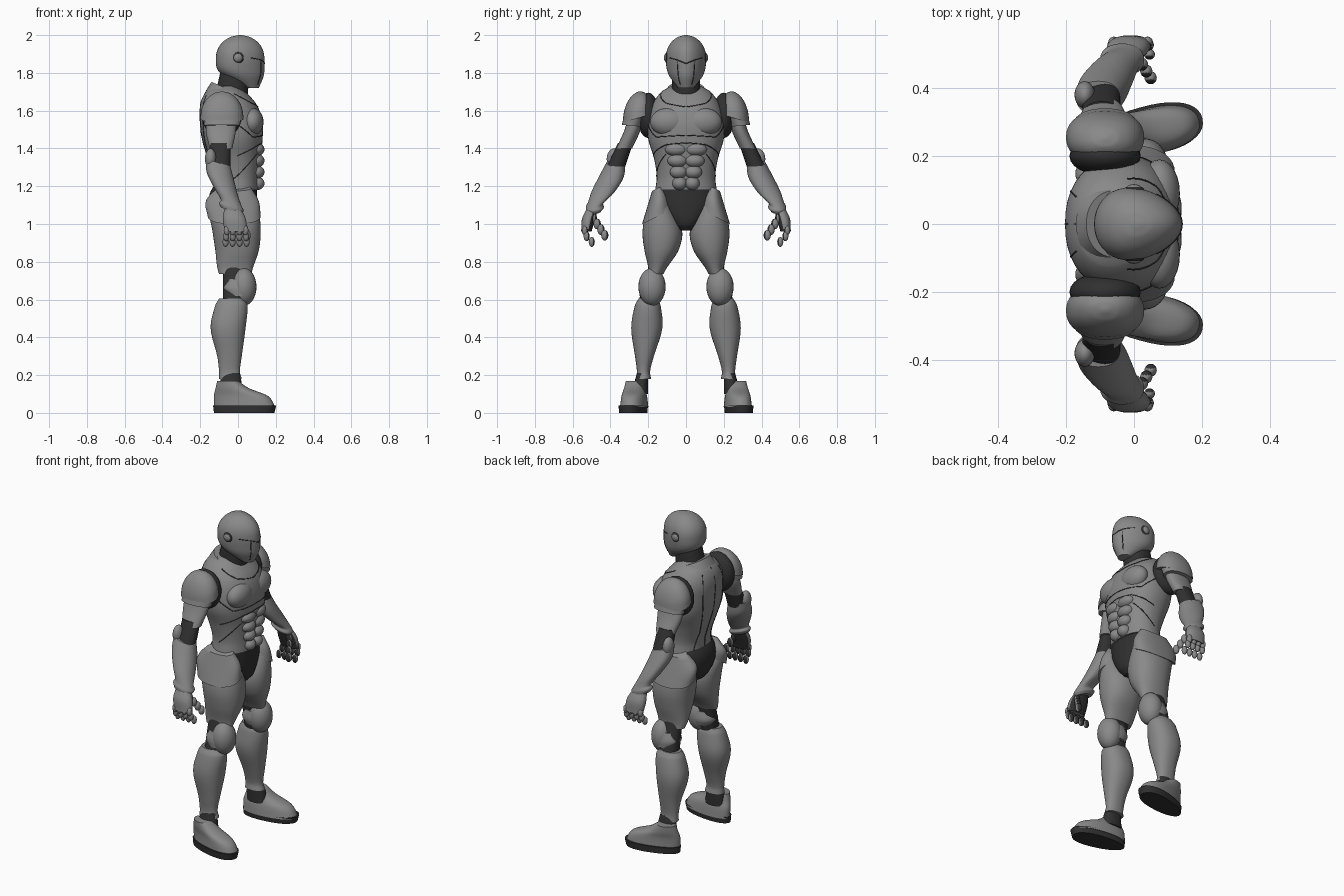
import bpy, bmesh
from math import sin, cos, tau, radians, copysign
from mathutils import Vector, Matrix

cube = bpy.data.objects.get("Cube")
if cube:
    bpy.data.objects.remove(cube, do_unlink=True)


def material(name, value):
    mat = bpy.data.materials.new(name)
    mat.use_nodes = True
    colour = (value, value, value, 1)
    mat.diffuse_color = colour
    bsdf = next(node for node in mat.node_tree.nodes if node.type == 'BSDF_PRINCIPLED')
    bsdf.inputs["Base Color"].default_value = colour
    return mat


GREY = material("armour grey", .25)
DARK = material("dark rubber", .03)


def link(name, data, mats, paired):
    """Add an object; paired parts are mirrored to the other side."""
    obj = bpy.data.objects.new(name, data)
    bpy.context.collection.objects.link(obj)
    for mat in mats:
        data.materials.append(mat)
    if paired:
        mirror = obj.modifiers.new("Mirror", 'MIRROR')
        mirror.use_axis = (False, True, False)
        mirror.use_mirror_merge = False
    return obj


def finish(name, bm, mat, paired, palm):
    bmesh.ops.recalc_face_normals(bm, faces=bm.faces)
    bm.normal_update()
    if palm:  # the inward side of the hand is rubber
        for face in bm.faces:
            face.material_index = int(face.normal.y < -.4)
    mesh = bpy.data.meshes.new(name)
    bm.to_mesh(mesh)
    bm.free()
    obj = link(name, mesh, [mat, DARK], paired)
    bpy.ops.object.select_all(action='DESELECT')
    obj.select_set(True)
    bpy.context.view_layer.objects.active = obj
    bpy.ops.object.shade_smooth_by_angle(angle=radians(45))


def row_at(rows, z):
    """Smoothly interpolate rows of (z, back, front, inner, outer)."""
    last = len(rows) - 2
    i = next((k for k in range(last) if z >= rows[k + 1][0]), last)
    above, top, low = rows[max(i - 1, 0)], rows[i], rows[i + 1]
    below = rows[min(i + 2, last + 1)]
    height = low[0] - top[0]
    t = (z - top[0]) / height
    result = []
    for a, p, q, b in list(zip(above, top, low, below))[1:]:
        start = (q - a) / (low[0] - above[0]) * height
        end = (b - p) / (below[0] - top[0]) * height
        d = q - p
        result.append(p + t * (start + t * (3 * d - 2 * start - end + t * (start + end - 2 * d))))
    return result


def point(rows, z, angle, taper=0, power=.9, lean=0, slant=0, turn=0):
    """Surface point of a loft; angle runs from the front towards the left."""
    back, front, inner, outer = row_at(rows, z)
    c, s = (copysign(abs(f) ** power, f) for f in (cos(angle), sin(angle)))
    dx = c * (front - back) / 2
    dy = s * (outer - inner) / 2 * (1 - taper * c)
    middle = Vector(((back + front) / 2, (inner + outer) / 2, z))
    offset = Vector((dx, dy, lean * dx + slant * dy))
    return middle + Matrix.Rotation(turn, 3, 'Z') @ offset


def loft(name, rows, mat=GREY, paired=True, palm=False, sides=40, **shape):
    bm = bmesh.new()
    steps = 5
    heights = [p[0] + (q[0] - p[0]) * k / steps
               for p, q in zip(rows, rows[1:]) for k in range(steps)]
    heights.append(rows[-1][0])
    rings = [[bm.verts.new(point(rows, z, tau * j / sides, **shape)) for j in range(sides)]
             for z in heights]
    for upper, lower in zip(rings, rings[1:]):
        for j in range(sides):
            k = (j + 1) % sides
            bm.faces.new((upper[j], upper[k], lower[k], lower[j]))
    bm.faces.new(rings[0])
    bm.faces.new(rings[-1])
    finish(name, bm, mat, paired, palm)


def blob(name, centre, radii, mat=GREY, palm=False):
    bm = bmesh.new()
    matrix = Matrix.Translation(centre) @ Matrix.Diagonal((*radii, 1))
    bmesh.ops.create_uvsphere(bm, u_segments=24, v_segments=14, radius=1, matrix=matrix)
    finish(name, bm, mat, True, palm)


def seam(name, rows, path, **shape):
    """Thin panel line laid on a lofted surface; path holds (height, degrees)."""
    curve = bpy.data.curves.new(name, 'CURVE')
    curve.dimensions = '3D'
    curve.bevel_depth = .0025
    curve.bevel_resolution = 1
    steps = 9
    stops = [Vector(start).lerp(Vector(stop), k / steps)
             for start, stop in zip(path, path[1:]) for k in range(steps + 1)]
    line = curve.splines.new('POLY')
    line.points.add(len(stops) - 1)
    for vertex, (z, degrees) in zip(line.points, stops):
        vertex.co = (*point(rows, z, radians(degrees), **shape), 1)
    link(name, curve, [DARK], True)


def wide(rows, y=0):
    """Rows of (z, back, front, half width) around the line at y."""
    return [(z, back, front, y - half, y + half) for z, back, front, half in rows]


def dome(z, height, back, front, inner, outer):
    """Rounded rows from a crown down to the given section."""
    x, y = (back + front) / 2, (inner + outer) / 2
    return [(z + height * sin(t), *(m + (edge - m) * cos(t) for m, edge in
             ((x, back), (x, front), (y, inner), (y, outer)))) for t in (1.5, 1.2, .8, .4, 0)]


# Head, ears and neck
skull = dict(taper=.2, power=1)
head = dome(1.88, .12, -.117, .14, -.105, .105) + wide(
    [(1.82, -.11, .14, .1), (1.78, -.07, .135, .085), (1.72, .04, .11, .04)])
loft("helmet", head, paired=False, **skull)
seam("brow_line", head, [(1.88, 65), (1.87, 35), (1.85, 0)], **skull)
seam("cheek_line", head, [(1.86, 32), (1.8, 32), (1.74, 40)], **skull)
for name, mat, r, depth in (("ear_ring", DARK, .03, .01), ("ear_disc", GREY, .024, .015)):
    blob(name, (0, .102, 1.88), (r, depth, r), mat)
loft("neck", wide([(1.82, -.09, .06, .07), (1.64, -.13, .05, .08)]), DARK, False)
loft("collar", wide([(1.71, -.14, .05, .1), (1.65, -.17, .08, .13)]), paired=False, lean=-.45)

# Torso armour
torso = wide([(1.73, -.12, 0, .08), (1.7, -.17, .04, .13), (1.63, -.2, .1, .18),
              (1.54, -.2, .13, .2), (1.45, -.19, .13, .2), (1.35, -.16, .12, .17),
              (1.25, -.13, .11, .155), (1.18, -.13, .11, .163)])
loft("torso", torso, paired=False)
blob("pectoral", (.075, .09, 1.54), (.06, .1, .075))
for name, path in (("chest_line", [(1.52, 78), (1.46, 50), (1.47, 0)]),
                   ("rib_line", [(1.36, 85), (1.42, 30), (1.43, 0)]),
                   ("flank_line", [(1.24, 95), (1.37, 35)]),
                   ("neckline", [(1.69, 70), (1.64, 35), (1.62, 0)]),
                   ("back_line", [(1.68, 150), (1.3, 160), (1.2, 150)]),
                   ("spine_line", [(1.7, 180), (1.2, 180)])):
    seam(name, torso, path)
for i in range(4):
    half = .06 - .007 * i
    blob(f"abdominal_plate_{i + 1}", (.1, half * .85, 1.395 - i * .06), (.04, half, .036))

# Pelvis and hip plates
loft("pelvis", wide([(1.23, -.11, .1, .145), (1.16, -.15, .1, .165), (1.08, -.155, .1, .15),
                     (1, -.12, .09, .08), (.965, -.06, .06, .04)]), DARK, False)
loft("hip_plate", [(1.19, -.11, .07, .12, .18), (1.12, -.17, .11, .09, .205),
                   (1.04, -.16, .12, .07, .233)], slant=-.5)

# Legs
loft("thigh", [(1.16, -.11, .08, .11, .17), (1.07, -.15, .11, .06, .21), (.96, -.135, .12, .02, .23),
               (.86, -.12, .11, .04, .22), (.77, -.11, .08, .1, .2), (.735, -.1, .07, .12, .2)])
loft("knee_joint", [(.77, -.08, .04, .12, .2), (.56, -.08, .03, .145, .26)], DARK)
blob("knee_cap", (.03, .18, .667), (.068, .072, .1))
loft("knee_band", [(.71, -.06, .07, .12, .23), (.66, -.08, .08, .11, .245), (.62, -.06, .07, .12, .245)])
loft("shin", [(.605, -.1, .03, .15, .25), (.57, -.12, .05, .135, .27), (.45, -.145, .04, .125, .29),
              (.3, -.11, .02, .17, .27), (.22, -.1, .01, .19, .26), (.18, -.1, .02, .185, .265)])
loft("ankle", [(.21, -.09, .01, .2, .26), (.1, -.1, .03, .2, .29)], DARK)
foot = dict(taper=-.15, turn=.2)
loft("boot", wide([(.17, -.11, 0, .045), (.13, -.12, .06, .052), (.09, -.13, .16, .06),
                   (.03, -.13, .2, .067)], .27), **foot)
loft("boot_sole", wide([(.04, -.135, .205, .07), (0, -.13, .195, .066)], .275), DARK, **foot)

# Shoulders and arms
blob("shoulder_joint", (-.085, .2, 1.575), (.105, .058, .12), DARK)
loft("shoulder_plate", dome(1.56, .14, -.2, .03, .175, .335), slant=-.3)
loft("shoulder_band", [(1.6, -.18, .02, .21, .32), (1.52, -.18, .01, .235, .34)], slant=.1)
loft("upper_arm", [(1.6, -.15, -.01, .22, .3), (1.5, -.17, -.01, .24, .325), (1.4, -.15, -.03, .285, .37)])
loft("elbow", [(1.43, -.15, -.04, .28, .36), (1.28, -.155, -.04, .33, .43)], DARK)
loft("forearm", [(1.325, -.17, -.04, .32, .42), (1.25, -.165, -.02, .33, .46), (1.17, -.125, 0, .38, .5),
                 (1.11, -.09, .02, .44, .52), (1.09, -.1, .03, .435, .53), (1.07, -.09, .02, .45, .53)],
     lean=-.3)
blob("elbow_guard", (-.145, .38, 1.345), (.03, .04, .055))

# Hands with jointed fingers
loft("palm", [(1.09, -.07, .01, .465, .52), (1.03, -.08, .04, .48, .55), (.96, -.07, .05, .5, .555)],
     palm=True)
for i in range(4):
    for k in range(3):
        spread = (i - 1.5) * (.033 + .002 * k)
        blob(f"finger_{i + 1}_joint_{k + 1}", (spread - .01, .535 - .009 * k * k, .965 - .03 * k),
             (.016, .016, .026), palm=True)
for k in range(4):
    blob(f"thumb_joint_{k + 1}", (.01 + .013 * k, .49 - .02 * k, 1.03 - .03 * k),
         (.018, .019, .028), palm=True)
